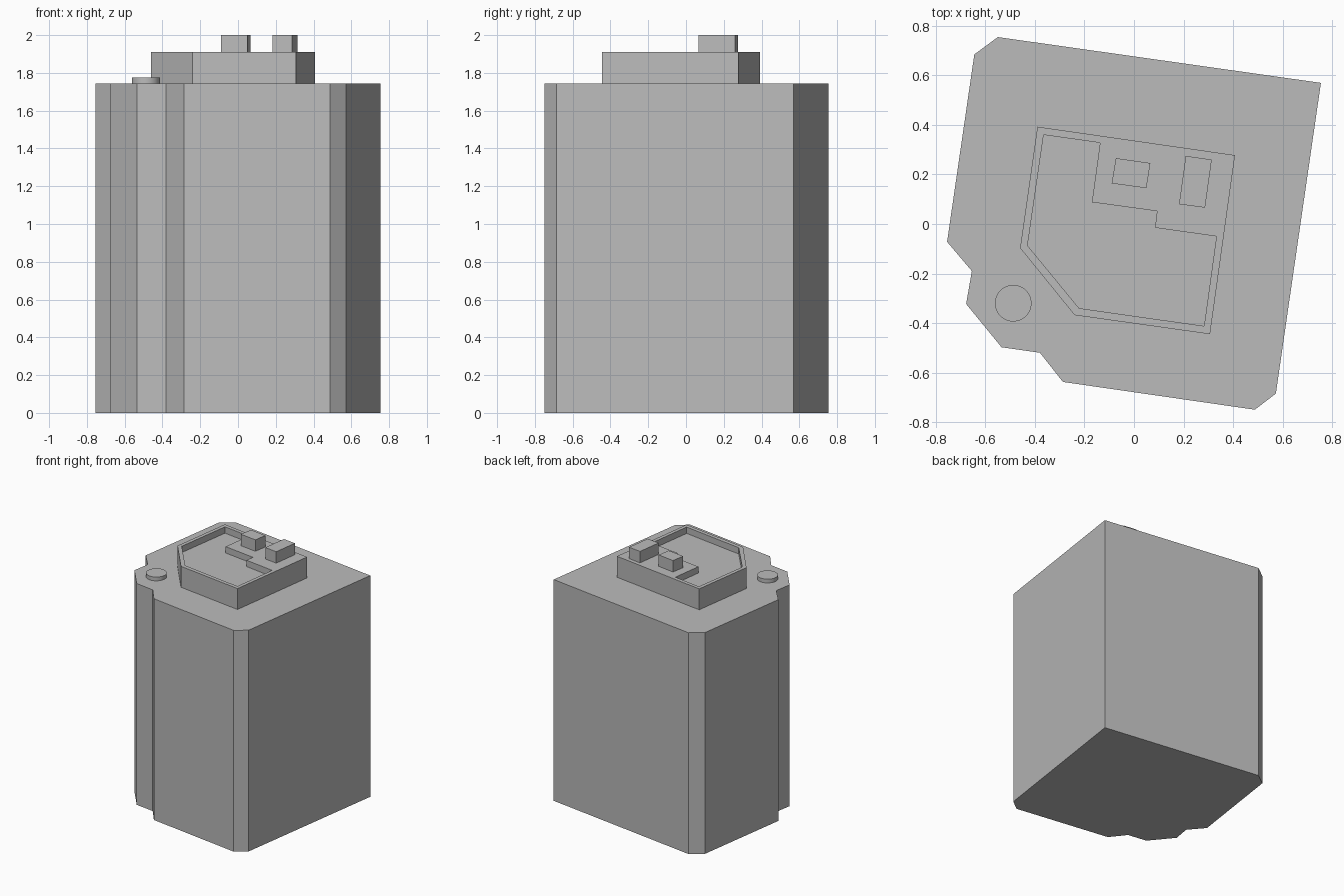
import bpy
import bmesh

if "Cube" in bpy.data.objects:
    bpy.data.objects.remove(bpy.data.objects["Cube"], do_unlink=True)

# One plain grey for the whole building
GREY = (0.5, 0.5, 0.5, 1)
grey = bpy.data.materials.new("light grey")
grey.use_nodes = True
grey.diffuse_color = GREY
grey.node_tree.nodes["Principled BSDF"].inputs["Base Color"].default_value = GREY

BODY_TOP, FLOOR, PARAPET_TOP, UNIT_TOP = 1.745, 1.86, 1.91, 2.0


def prism(name, outline, bottom, top):
    """Extrude a plan outline between two heights."""
    bm = bmesh.new()
    base = bm.faces.new([bm.verts.new((x, y, bottom)) for x, y in outline])
    grown = bmesh.ops.extrude_face_region(bm, geom=[base], use_keep_orig=True)
    for v in grown["geom"]:
        if isinstance(v, bmesh.types.BMVert):
            v.co.z = top
    bmesh.ops.recalc_face_normals(bm, faces=bm.faces)
    mesh = bpy.data.meshes.new(name)
    bm.to_mesh(mesh)
    bm.free()
    mesh.materials.append(grey)
    obj = bpy.data.objects.new(name, mesh)
    bpy.context.collection.objects.link(obj)
    return obj


# Main block with clipped corners and a stepped bay
prism("main_block", [
    (-0.55, 0.755), (-0.645, 0.685), (-0.755, -0.072), (-0.655, -0.19),
    (-0.678, -0.323), (-0.535, -0.498), (-0.38, -0.52), (-0.287, -0.638),
    (0.488, -0.75), (0.573, -0.685), (0.755, 0.57)], 0, BODY_TOP)

# Roof storey, with its terrace sunk behind a thin parapet
storey = prism("roof_storey", [
    (-0.39, 0.393), (-0.46, -0.097), (-0.24, -0.368),
    (0.307, -0.445), (0.408, 0.278)], BODY_TOP, PARAPET_TOP)
cutter = prism("terrace_cutter", [
    (-0.365, 0.36), (-0.43, -0.087), (-0.222, -0.34), (0.283, -0.412),
    (0.333, -0.05), (0.085, -0.015), (0.093, 0.052), (-0.17, 0.088),
    (-0.137, 0.328)], FLOOR, UNIT_TOP)
cutter.hide_render = True
cut = storey.modifiers.new("terrace", "BOOLEAN")
cut.operation = "DIFFERENCE"
cut.solver = "EXACT"
cut.object = cutter
bpy.context.view_layer.objects.active = storey
bpy.ops.object.modifier_apply(modifier=cut.name)
bpy.data.objects.remove(cutter, do_unlink=True)

# Rooftop units on the raised corner
prism("small_roof_unit", [
    (-0.073, 0.266), (-0.09, 0.164), (0.05, 0.145), (0.066, 0.246)],
    PARAPET_TOP, UNIT_TOP)
prism("long_roof_unit", [
    (0.209, 0.275), (0.182, 0.08), (0.287, 0.066), (0.314, 0.26)],
    PARAPET_TOP, UNIT_TOP)

# Round vent above the bay
bpy.ops.mesh.primitive_cylinder_add(
    vertices=32, radius=0.074, depth=0.03, location=(-0.488, -0.32, BODY_TOP + 0.015))
vent = bpy.context.object
vent.name = "round_vent"
vent.data.materials.append(grey)
bpy.ops.object.shade_smooth_by_angle()
